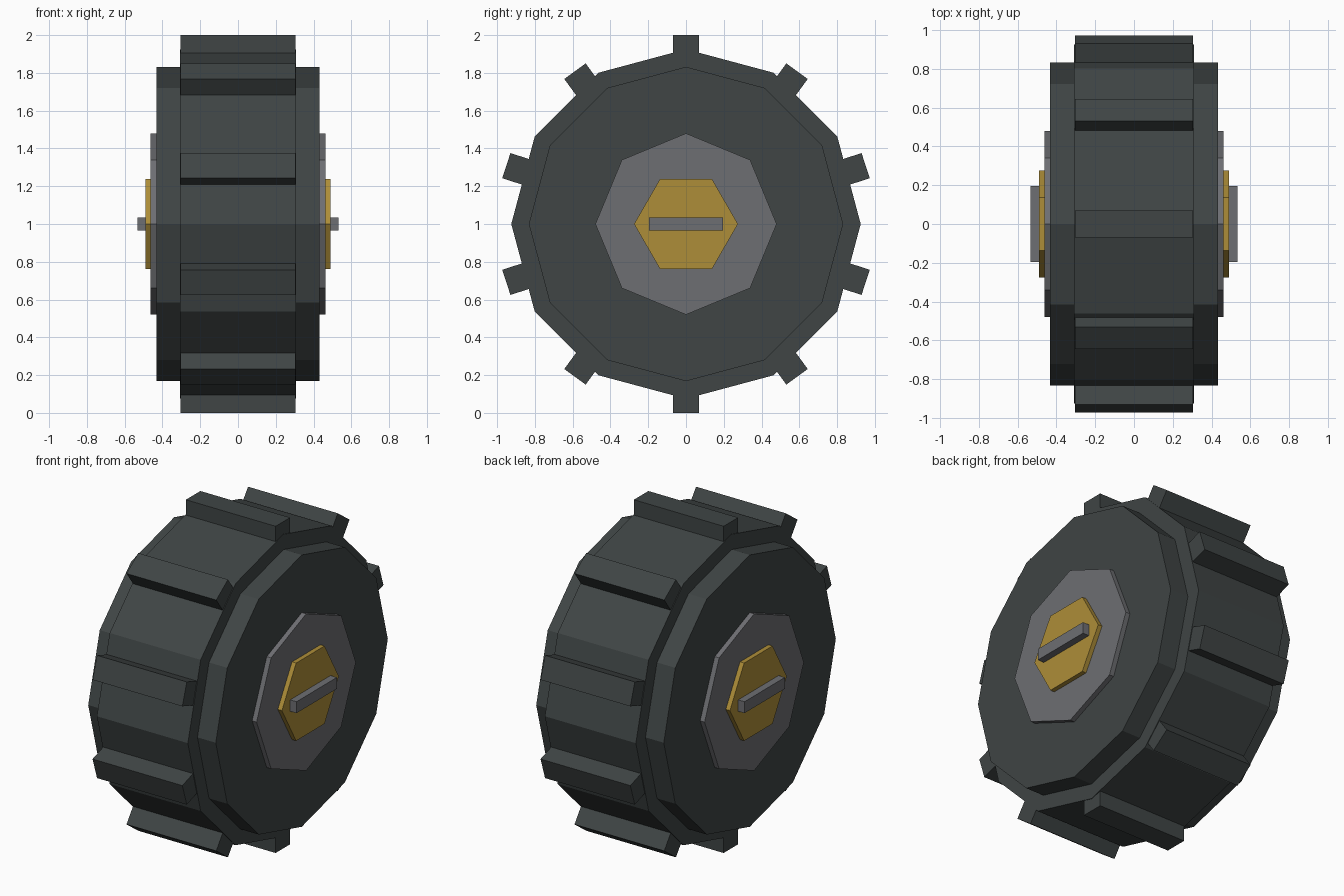
import bpy
import math
from mathutils import Matrix

if "Cube" in bpy.data.objects:
    bpy.data.objects.remove(bpy.data.objects["Cube"])

CENTER_Z = 1.0


def material(name, color):
    mat = bpy.data.materials.new(name)
    mat.diffuse_color = (*color, 1)
    mat.use_nodes = True
    mat.node_tree.nodes["Principled BSDF"].inputs["Base Color"].default_value = mat.diffuse_color
    return mat


rubber = material("dark rubber", (0.050, 0.059, 0.059))
steel = material("grey steel", (0.155, 0.158, 0.170))
brass = material("brass", (0.42, 0.27, 0.040))


def disc(name, sides, radius, half_width, mat, turn=0.0):
    """Flat-faced prism along x; with turn 0 a corner points straight up."""
    bpy.ops.mesh.primitive_cylinder_add(vertices=sides, radius=radius, depth=2 * half_width)
    ob = bpy.context.object
    ob.name = name
    # the cylinder's first corner lies on +y; stand it up so +y becomes +z
    ob.data.transform(Matrix.Rotation(turn, 4, 'X')
                      @ Matrix(((0, 0, 1, 0), (1, 0, 0, 0), (0, 1, 0, 0), (0, 0, 0, 1))))
    ob.location.z = CENTER_Z
    ob.data.materials.append(mat)
    return ob


def box(name, size, offset, mat, turn=0.0):
    """Box offset from the wheel centre, then turned about the axle."""
    bpy.ops.mesh.primitive_cube_add(size=1)
    ob = bpy.context.object
    ob.name = name
    ob.data.transform(Matrix.Rotation(turn, 4, 'X')
                      @ Matrix.Translation(offset) @ Matrix.Diagonal((*size, 1)))
    ob.location.z = CENTER_Z
    ob.data.materials.append(mat)
    return ob


# Tyre and its narrower sidewalls
disc("tyre", 12, 0.925, 0.308, rubber)
disc("sidewall", 12, 0.832, 0.432, rubber)

# Hub plate, hexagonal cap and slot bar, showing on both sides
disc("hub_plate", 8, 0.48, 0.462, steel)
disc("hub_cap", 6, 0.275, 0.49, brass, math.radians(30))
box("hub_bar", (1.066, 0.39, 0.07), (0, 0, 0), steel)

# Ten tread blocks around the tyre
TREADS = 10
for i in range(TREADS):
    box(f"tread_{i + 1}", (0.608, 0.14, 0.16), (0, 0, 0.92), rubber,
        i * math.tau / TREADS)
